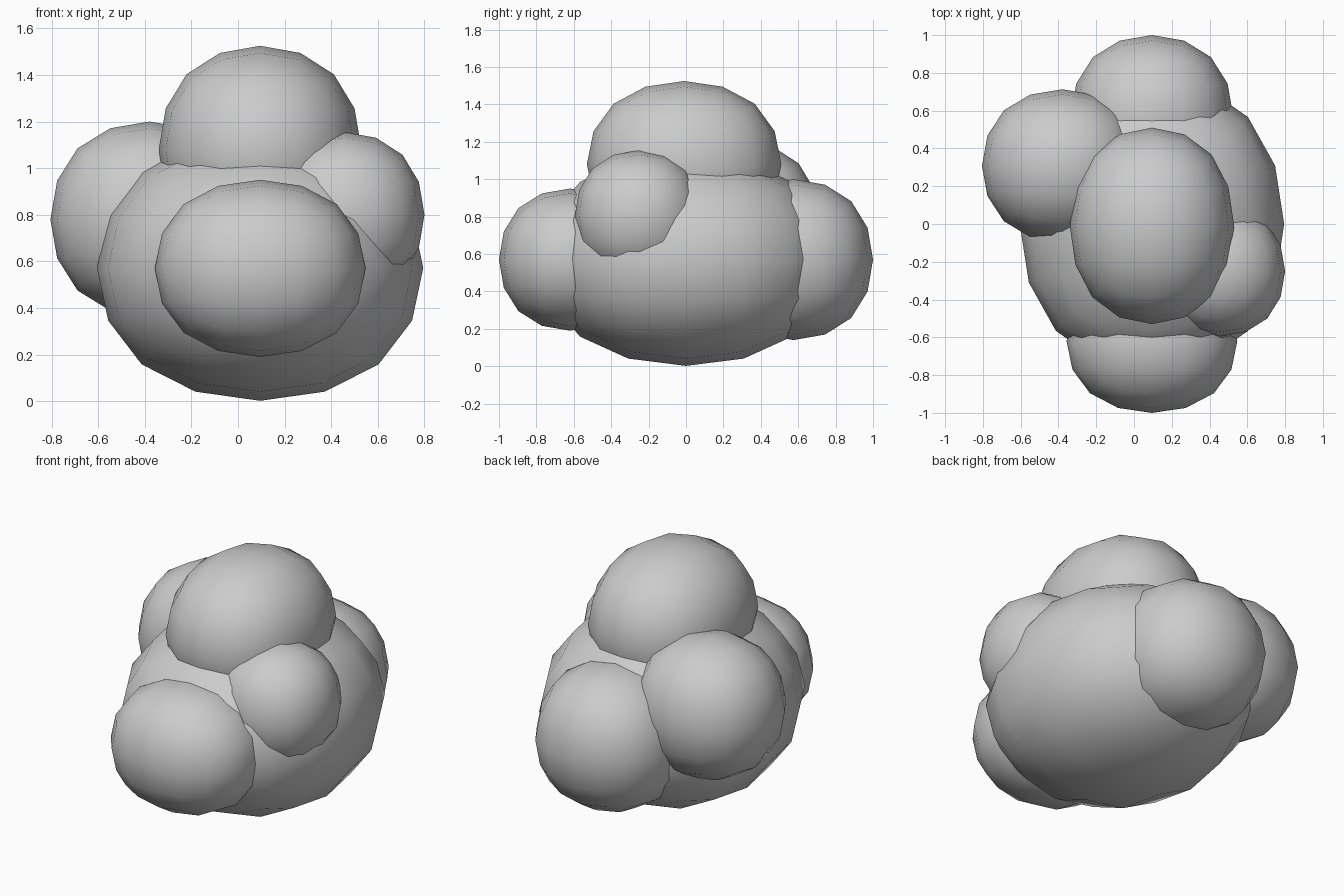
import bpy

if "Cube" in bpy.data.objects:
    bpy.data.objects.remove(bpy.data.objects["Cube"])


def blob(name, center, radii):
    """Rounded cube (subdivided twice) with the given half sizes."""
    bpy.ops.mesh.primitive_cube_add(size=2)
    obj = bpy.context.object
    obj.name = name
    mod = obj.modifiers.new("round", 'SUBSURF')
    mod.levels = mod.render_levels = 2
    bpy.ops.object.modifier_apply(modifier=mod.name)
    # Fit the rounded cube to the wanted size and place it
    reach = max(v.co.x for v in obj.data.vertices)
    for v in obj.data.vertices:
        v.co = [c / reach * r for c, r in zip(v.co, radii)]
    obj.location = center
    bpy.ops.object.shade_smooth()
    return obj


# Large central mass
blob("body", (0.095, 0, 0.572), (0.70, 0.78, 0.57))
# Lobes around it
blob("front_lobe", (0.095, -0.62, 0.57), (0.452, 0.38, 0.38))
blob("back_lobe", (0.095, 0.575, 0.57), (0.43, 0.425, 0.43))
blob("top_lobe", (0.095, -0.01, 1.08), (0.435, 0.52, 0.445))
blob("left_lobe", (-0.38, 0.308, 0.78), (0.425, 0.405, 0.42))
blob("right_lobe", (0.455, -0.25, 0.80), (0.345, 0.345, 0.355))
